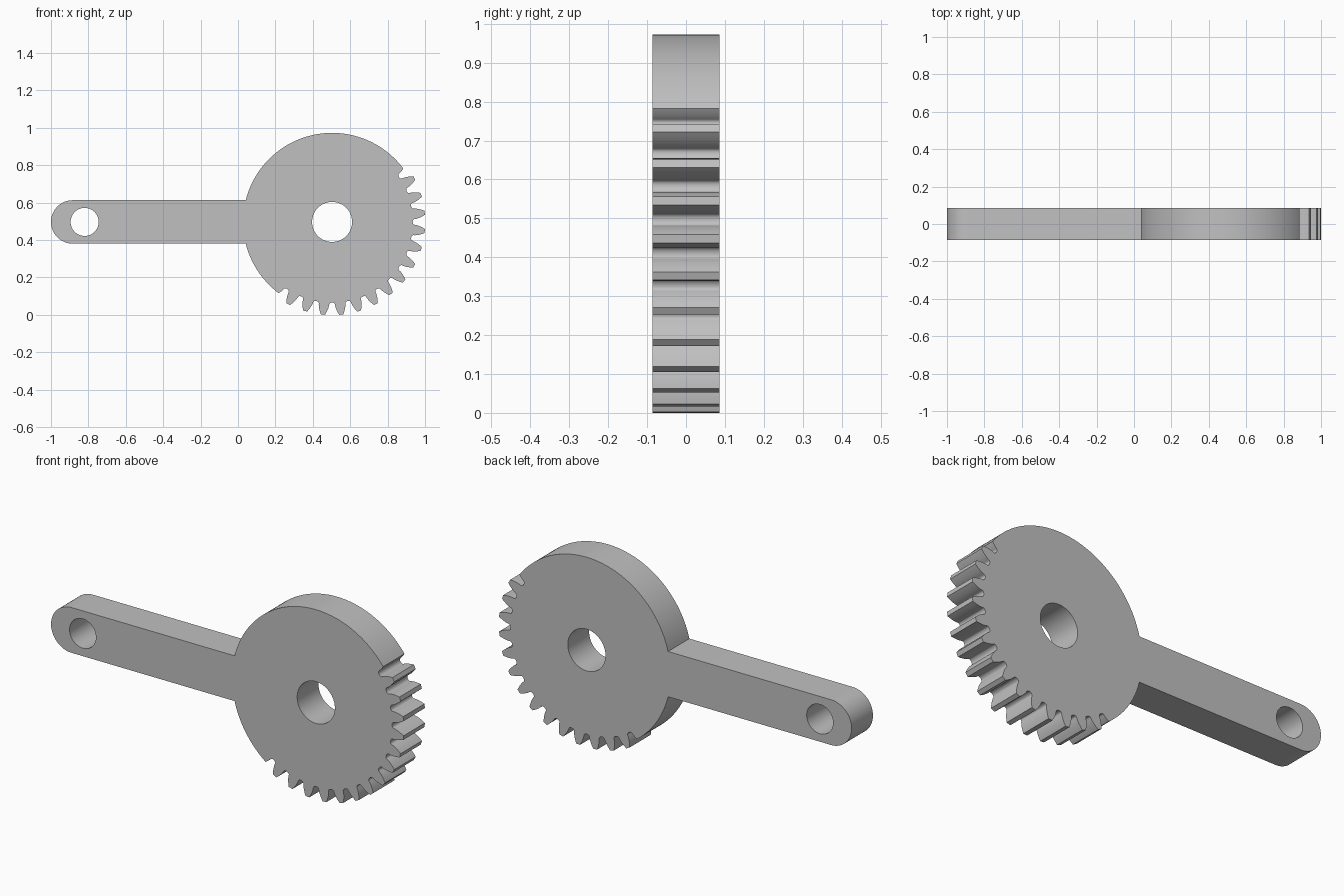
import bpy
from math import acos, asin, cos, pi, radians, sin, tan

cube = bpy.data.objects.get("Cube")
if cube:
    bpy.data.objects.remove(cube)

# Main dimensions
CX, CZ = 0.503, 0.4966
DISC_R, TIP_R, ROOT_R = 0.476, 0.498, 0.431
ARM_HALF, DEPTH = 0.116, 0.173
TEETH = 32
PITCH_R = TIP_R * TEETH / (TEETH + 2)
PRESSURE = radians(20)
BASE_R = PITCH_R * cos(PRESSURE)
STEP = 2 * pi / TEETH
GAPS = 15
FIRST_GAP = -11 * STEP


def polar(r, a, cx=CX):
    return (cx + r * cos(a), CZ + r * sin(a))


def arc(r, a0, a1, n, cx=CX):
    return [polar(r, a0 + (a1 - a0) * i / n, cx) for i in range(n + 1)]


def involute(a):
    return tan(a) - a


def gap_half_angle(r):
    tooth_half = STEP / 4 + involute(PRESSURE) - involute(acos(min(1, BASE_R / r)))
    return STEP / 2 - tooth_half


def flank(r_top, n=6):
    """Involute flank from the base circle up, as (radius, half angle)."""
    radii = [BASE_R + (r_top - BASE_R) * i / n for i in range(n + 1)]
    return [(r, gap_half_angle(r)) for r in radii]


def tooth_gap(c, r_before, r_after):
    """One space between teeth: flank down, rounded root, flank up."""
    pts = [polar(r, c - h) for r, h in reversed(flank(r_before))]
    half = gap_half_angle(BASE_R)
    for i in range(1, 8):
        t = pi * i / 8
        pts.append(polar(BASE_R - (BASE_R - ROOT_R) * sin(t), c - half * cos(t)))
    return pts + [polar(r, c + h) for r, h in flank(r_after)]


# Outline: plain rim, toothed sector, plain rim, rounded arm end
joint = asin(ARM_HALF / DISC_R)
edge = gap_half_angle(DISC_R)
last_gap = FIRST_GAP + (GAPS - 1) * STEP
outline = arc(DISC_R, joint - pi, FIRST_GAP - edge, 24)[:-1]
for k in range(GAPS):
    outline += tooth_gap(FIRST_GAP + k * STEP,
                         DISC_R if k == 0 else TIP_R,
                         DISC_R if k == GAPS - 1 else TIP_R)
outline += arc(DISC_R, last_gap + edge, pi - joint, 64)[1:]
outline += arc(ARM_HALF, pi / 2, 3 * pi / 2, 32, ARM_HALF - 1)

# Shaft hole and pin hole
shaft_hole = arc(0.107, 0, 2 * pi, 64)[:-1]
pin_hole = arc(0.075, 0, 2 * pi, 48, -0.82)[:-1]

# Filled flat curve, given thickness and turned upright
curve = bpy.data.curves.new("sector_gear_lever", "CURVE")
curve.dimensions = "2D"
curve.fill_mode = "BOTH"
curve.extrude = DEPTH / 2
for loop in (outline, shaft_hole, pin_hole):
    spline = curve.splines.new("POLY")
    spline.points.add(len(loop) - 1)
    for point, (x, z) in zip(spline.points, loop):
        point.co = (x, z, 0, 1)
    spline.use_cyclic_u = True

lever = bpy.data.objects.new("sector_gear_lever", curve)
bpy.context.collection.objects.link(lever)
lever.rotation_euler.x = pi / 2
bpy.ops.object.select_all(action="DESELECT")
lever.select_set(True)
bpy.context.view_layer.objects.active = lever
bpy.ops.object.convert(target="MESH")
lever = bpy.context.object
bpy.ops.object.transform_apply(location=False, rotation=True, scale=False)

# Join caps to walls and face everything outward
bpy.ops.object.mode_set(mode="EDIT")
bpy.ops.mesh.select_all(action="SELECT")
bpy.ops.mesh.remove_doubles(threshold=0.0001)
bpy.ops.mesh.normals_make_consistent(inside=False)
bpy.ops.object.mode_set(mode="OBJECT")
bpy.ops.object.shade_smooth_by_angle(angle=radians(30))

# Plain grey metal
grey = bpy.data.materials.new("light_grey")
grey.use_nodes = True
colour = (0.53, 0.53, 0.53, 1)
grey.diffuse_color = colour
grey.node_tree.nodes["Principled BSDF"].inputs["Base Color"].default_value = colour
lever.data.materials.clear()
lever.data.materials.append(grey)
